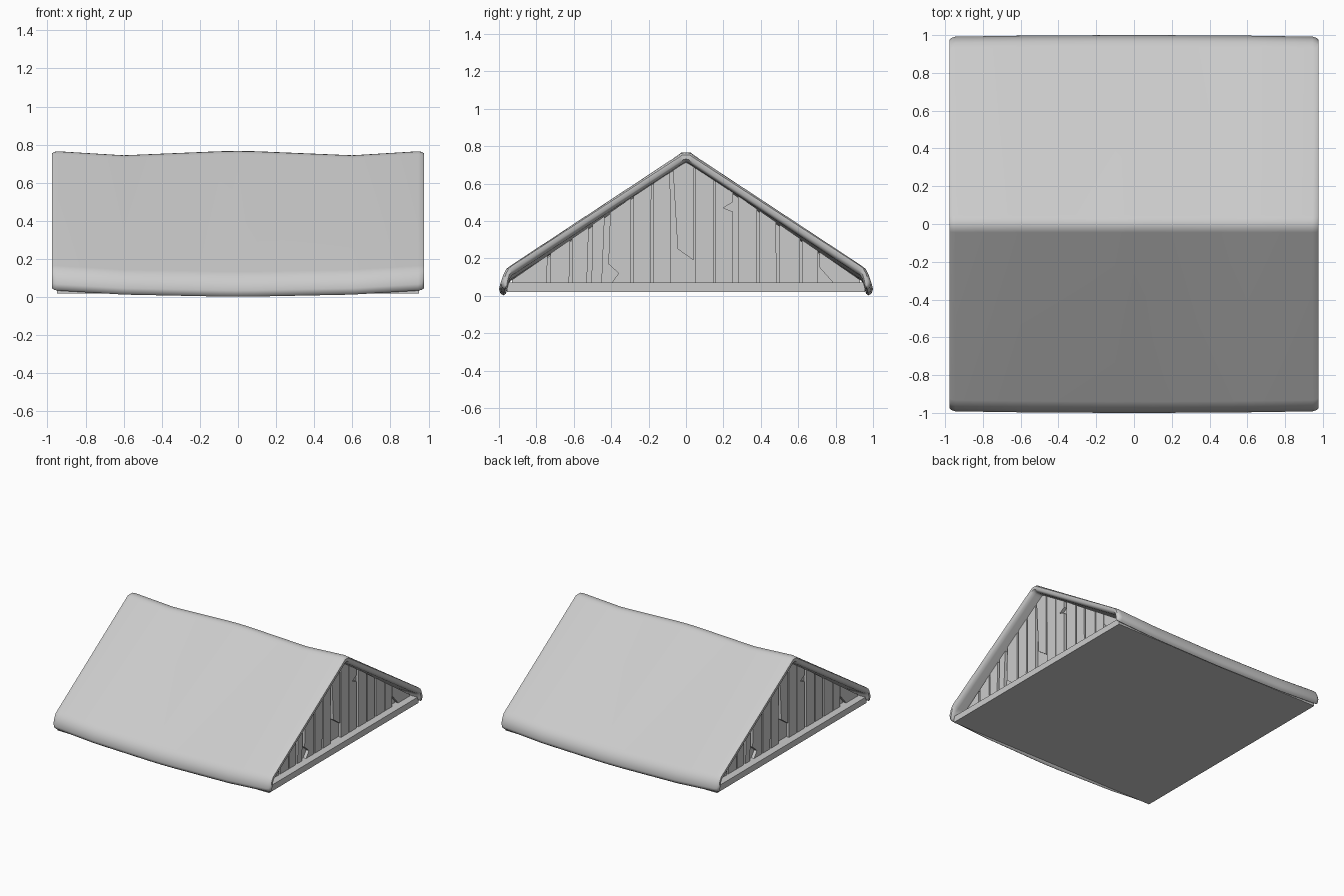
import bpy
import bmesh
import math

if "Cube" in bpy.data.objects:
    bpy.data.objects.remove(bpy.data.objects["Cube"], do_unlink=True)

grey = bpy.data.materials.new("plain grey")
grey.use_nodes = True
colour = (0.6, 0.6, 0.6, 1)
grey.diffuse_color = colour
grey.node_tree.nodes["Principled BSDF"].inputs["Base Color"].default_value = colour


def finish(name, bm, smooth=None):
    bmesh.ops.recalc_face_normals(bm, faces=bm.faces)
    mesh = bpy.data.meshes.new(name)
    bm.to_mesh(mesh)
    bm.free()
    mesh.materials.append(grey)
    obj = bpy.data.objects.new(name, mesh)
    bpy.context.collection.objects.link(obj)
    if smooth:
        bpy.ops.object.select_all(action="DESELECT")
        obj.select_set(True)
        bpy.context.view_layer.objects.active = obj
        bpy.ops.object.shade_smooth_by_angle(angle=math.radians(smooth))
    return obj


def add_prism(bm, outline, x0, x1):
    """Extrude a (y, z) outline along x."""
    face = bm.faces.new([bm.verts.new((x0, y, z)) for y, z in outline])
    out = bmesh.ops.extrude_face_region(bm, geom=[face])
    moved = [v for v in out["geom"] if isinstance(v, bmesh.types.BMVert)]
    bmesh.ops.translate(bm, verts=moved, vec=(x1 - x0, 0, 0))


# Roof: one bent sheet, outer and inner points from ridge to eave
outer = [(0, .767), (.025, .765), (.045, .75), (.94, .134), (.968, .112),
         (.985, .08), (1, .035), (.992, .012), (.977, .002)]
inner = [(0, .717), (.012, .712), (.03, .70), (.92, .09), (.938, .08),
         (.95, .06), (.957, .03), (.963, .01)]
middle = [((a + c) / 2, (b + d) / 2) for (a, b), (c, d) in zip(outer, inner)]

# Stations along half the ridge: x, thinning, ridge shift, eave shift, eave pull-in
stations = [(0, 0, 0, 0, 0), (.1, 0, -.002, .001, 0), (.6, 0, -.023, .011, .003),
            (.945, 0, -.002, .032, .008), (.966, .2, 0, .036, .01),
            (.977, .55, 0, .046, .014)]
stations = [(-s[0],) + s[1:] for s in reversed(stations[1:])] + stations


def roof_ring(bm, x, thin, ridge, eave, pull):
    def half(points):
        result = []
        for i, (y, z) in enumerate(points):
            if i < len(middle):
                y += (middle[i][0] - y) * thin
                z += (middle[i][1] - z) * thin
            t = y / .977
            result.append((y - pull * t, z + ridge * (1 - t) + eave * t))
        return result
    top, under = half(outer), half(inner)
    loop = top + under[::-1]
    loop += [(-y, z) for y, z in under[1:]] + [(-y, z) for y, z in top[:0:-1]]
    return [bm.verts.new((x, y, z)) for y, z in loop]


bm = bmesh.new()
rings = [roof_ring(bm, *s) for s in stations]
for a, b in zip(rings, rings[1:]):
    for i in range(len(a)):
        j = (i + 1) % len(a)
        bm.faces.new((a[i], a[j], b[j], b[i]))
# End caps follow the bent sheet as strips between outer and inner points
n, m = len(outer), len(inner)
for ring in (rings[0], rings[-1]):
    total = len(ring)
    right_out = ring[:n]
    right_in = ring[n:n + m][::-1]
    left_in = [right_in[0]] + ring[n + m:n + 2 * m - 1]
    left_out = [ring[0]] + ring[n + 2 * m - 1:][::-1]
    for o, u in ((right_out, right_in), (left_out, left_in)):
        for i in range(m - 1):
            bm.faces.new((o[i], o[i + 1], u[i + 1], u[i]))
        bm.faces.new((o[m - 1], o[m], u[m - 1]))
finish("roof", bm, 50)

# Base slab
bm = bmesh.new()
add_prism(bm, [(-.958, .02), (.958, .02), (.958, .07), (-.958, .07)], -.95, .95)
finish("base", bm)

# Gable core behind the planks
bm = bmesh.new()
add_prism(bm, [(-.94, .065), (.94, .065), (0, .72)], -.865, .865)
finish("gable_core", bm)


# Planks: left foot, left top, right foot, right top, left chips, right chips
def roof_line(y):
    return .725 - .688 * abs(y)


planks = [
    (-.93, -.93, -.745, -.74, [], []),
    (-.725, -.725, -.625, -.62, [], []),
    (-.61, -.61, -.53, -.52, [], []),
    (-.505, -.5, -.45, -.435, [], []),
    (-.4, -.405, -.295, -.295, [(-.36, .12), (-.415, .17)], []),
    (-.28, -.28, -.19, -.185, [], []),
    (-.175, -.175, -.08, -.085, [], []),
    (None, -.07, None, .042, [(-.045, .25)], [(.04, .19)]),
    (.052, .052, .15, .15, [], []),
    (.157, .157, .25, .25, [], [(.25, .45), (.2, .47), (.25, .5)]),
    (.277, .277, .38, .38, [], []),
    (.393, .393, .485, .48, [], []),
    (.5, .5, .61, .61, [], []),
    (.62, .62, .705, .705, [], []),
    (.79, .715, .93, .93, [(.715, .15)], []),
]
for side, name in ((1, "left_planks"), (-1, "right_planks")):
    bm = bmesh.new()
    for foot0, top0, foot1, top1, chips0, chips1 in planks:
        outline = [(foot0, .066)] if foot0 is not None else []
        outline += chips0 + [(top0, roof_line(top0))]
        if top0 < 0 < top1:
            outline.append((0, roof_line(0)))
        outline += [(top1, roof_line(top1))] + chips1[::-1]
        if foot1 is not None:
            outline.append((foot1, .066))
        add_prism(bm, [(y * side, z) for y, z in outline], side * .86, side * .89)
    finish(name, bm)
